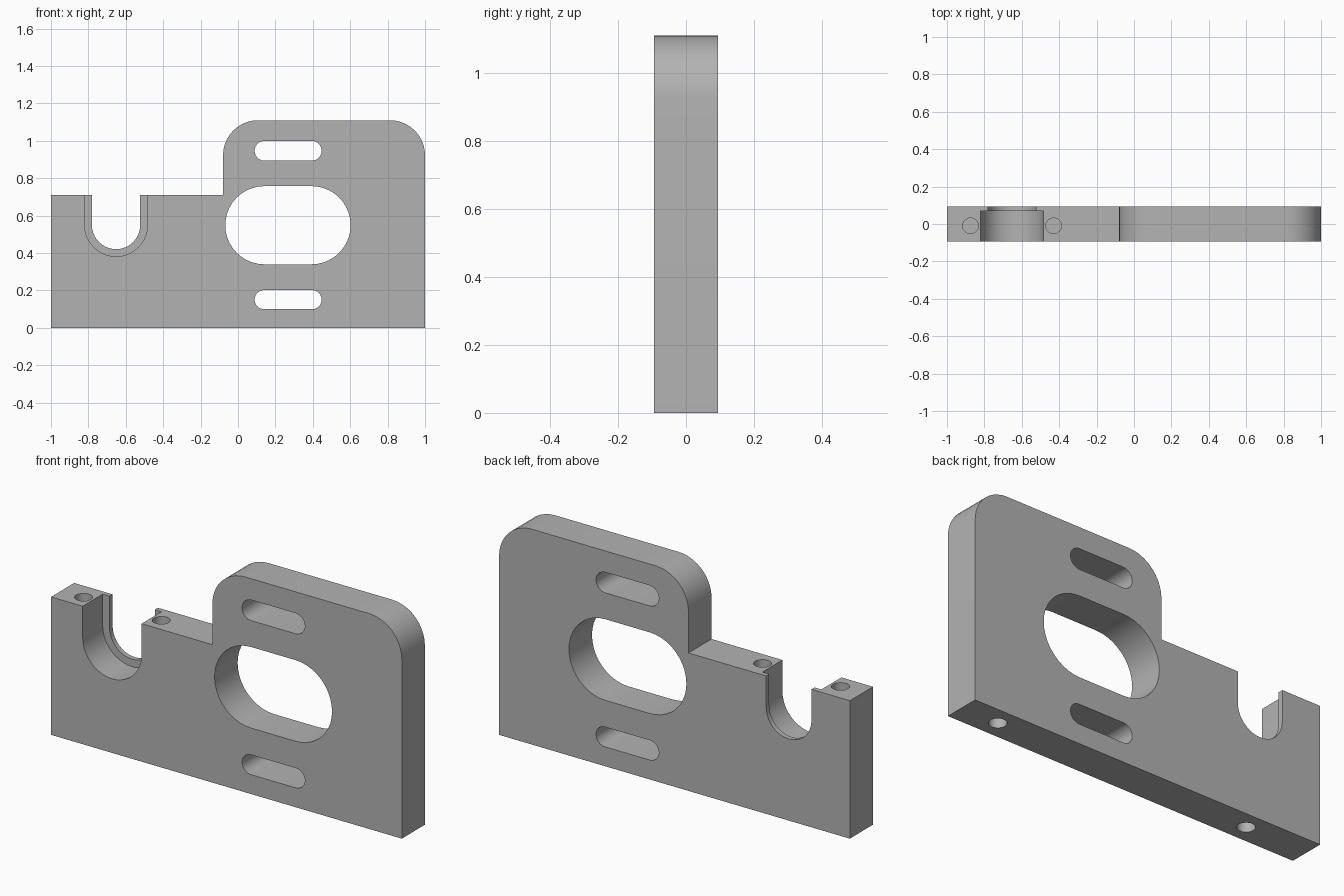
import bpy, bmesh
from math import pi, sin, cos, radians

if "Cube" in bpy.data.objects:
    bpy.data.objects.remove(bpy.data.objects["Cube"], do_unlink=True)

HALF = 0.094      # half the plate thickness
STEPS = 20        # segments per half turn

grey = bpy.data.materials.new("plain grey")
grey.use_nodes = True
colour = (0.45, 0.45, 0.45, 1)
grey.diffuse_color = colour
grey.node_tree.nodes["Principled BSDF"].inputs["Base Color"].default_value = colour


def arc(cx, cz, r, start, end):
    n = max(2, round(STEPS * abs(end - start) / 180))
    angles = [radians(start + (end - start) * i / n) for i in range(n + 1)]
    return [(cx + r * cos(a), cz + r * sin(a)) for a in angles]


def prism(name, outline, y0, y1):
    """Extrude an x-z outline along y."""
    bm = bmesh.new()
    face = bm.faces.new([bm.verts.new((x, y0, z)) for x, z in outline])
    ext = bmesh.ops.extrude_face_region(bm, geom=[face])
    moved = [g for g in ext["geom"] if isinstance(g, bmesh.types.BMVert)]
    bmesh.ops.translate(bm, verts=moved, vec=(0, y1 - y0, 0))
    bmesh.ops.recalc_face_normals(bm, faces=bm.faces)
    mesh = bpy.data.meshes.new(name)
    bm.to_mesh(mesh)
    bm.free()
    mesh.materials.append(grey)
    obj = bpy.data.objects.new(name, mesh)
    bpy.context.collection.objects.link(obj)
    return obj


def slot(name, cx, cz, half_width, r):
    """Round-ended horizontal slot through the plate."""
    d = half_width - r
    outline = arc(cx + d, cz, r, -90, 90) + arc(cx - d, cz, r, 90, 270)
    return prism(name, outline, -0.2, 0.2)


def u_notch(name, r, y0, y1):
    """Open-topped notch with a round bottom."""
    outline = arc(-0.652, 0.55, r, 180, 360) + [(-0.652 + r, 0.9), (-0.652 - r, 0.9)]
    return prism(name, outline, y0, y1)


def drill(name, x, y, z, depth):
    bpy.ops.mesh.primitive_cylinder_add(vertices=32, radius=0.042, depth=2 * depth,
                                        location=(x, y, z))
    obj = bpy.context.object
    obj.name = name
    obj.data.materials.append(grey)
    return obj


# Stepped plate with two rounded upper corners
R = 0.187
plate = prism("mounting_plate",
              [(-1, 0), (1, 0)] + arc(1 - R, 1.11 - R, R, 0, 90)
              + arc(-0.08 + R, 1.11 - R, R, 90, 180) + [(-0.08, 0.711), (-1, 0.711)],
              -HALF, HALF)

# Openings, stepped notch and screw holes
cutters = [
    slot("main_opening", 0.267, 0.549, 0.335, 0.209),
    slot("upper_slot", 0.268, 0.947, 0.179, 0.053),
    slot("lower_slot", 0.268, 0.151, 0.179, 0.051),
    u_notch("notch_recess", 0.168, -0.2, 0.069),
    u_notch("notch_through", 0.129, -0.15, 0.2),
    drill("top_hole_right", -0.874, -0.01, 0.711, 0.3),
    drill("top_hole_left", -0.43, -0.01, 0.711, 0.3),
    drill("bottom_hole_right", -0.65, 0, 0, 0.25),
    drill("bottom_hole_left", 0.79, 0, 0, 0.25),
]
bpy.ops.object.select_all(action="DESELECT")
plate.select_set(True)
bpy.context.view_layer.objects.active = plate
for cutter in cutters:
    cutter.hide_render = True
    mod = plate.modifiers.new(cutter.name, "BOOLEAN")
    mod.operation, mod.solver, mod.object = "DIFFERENCE", "EXACT", cutter
    bpy.ops.object.modifier_apply(modifier=mod.name)
    bpy.data.objects.remove(cutter, do_unlink=True)

bpy.ops.object.shade_smooth_by_angle(angle=radians(30))
